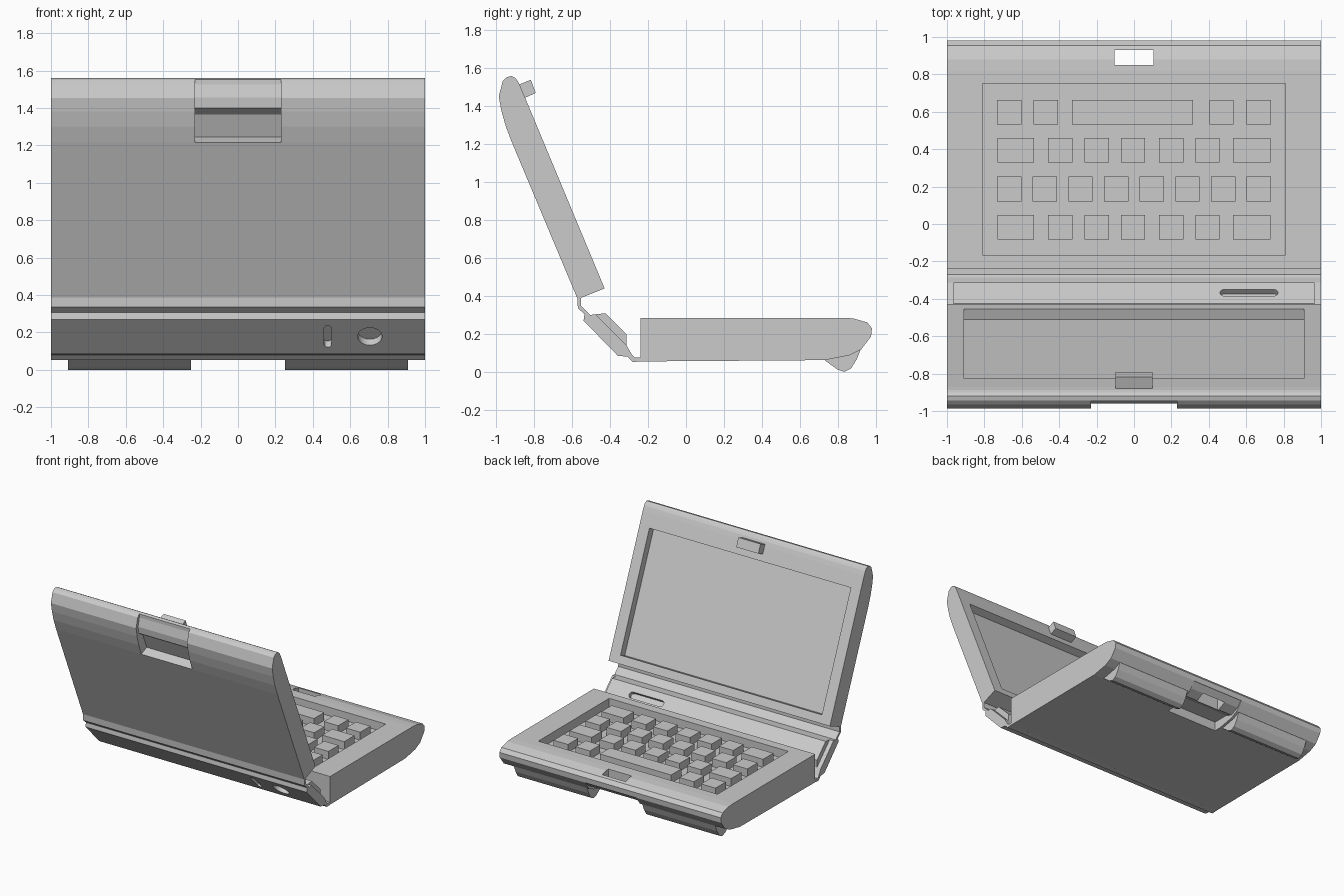
import bpy, bmesh, math
from mathutils import Matrix, Vector

cube = bpy.data.objects.get("Cube")
if cube:
    bpy.data.objects.remove(cube)

X = Vector((1, 0, 0))


def frame(a, b, c, origin):
    """Matrix whose local axes are a, b, c."""
    return Matrix((a, b, c)).transposed().to_4x4() if origin is None else (
        Matrix.Translation(origin) @ Matrix((a, b, c)).transposed().to_4x4())


def prism(name, profile, lo, hi, matrix=Matrix()):
    """Extrude a closed YZ profile along local X from lo to hi."""
    bm = bmesh.new()
    face = bm.faces.new([bm.verts.new((lo, p, q)) for p, q in profile])
    ext = bmesh.ops.extrude_face_region(bm, geom=[face])["geom"]
    moved = [v for v in ext if isinstance(v, bmesh.types.BMVert)]
    bmesh.ops.translate(bm, verts=moved, vec=(hi - lo, 0, 0))
    bm.transform(matrix)
    bmesh.ops.recalc_face_normals(bm, faces=bm.faces)
    mesh = bpy.data.meshes.new(name)
    bm.to_mesh(mesh)
    bm.free()
    obj = bpy.data.objects.new(name, mesh)
    bpy.context.scene.collection.objects.link(obj)
    return obj


def rect(p0, p1, q0, q1):
    return [(p0, q0), (p1, q0), (p1, q1), (p0, q1)]


def stadium(width, height, steps=8):
    """Rounded slot outline; a circle when width equals height."""
    r = min(width, height) / 2
    dx, dy = width / 2 - r, height / 2 - r
    pts = []
    for i in range(4 * steps):
        a = 2 * math.pi * (i + 0.5) / (4 * steps)
        c, s = math.cos(a), math.sin(a)
        pts.append((r * c + math.copysign(dx, c), r * s + math.copysign(dy, s)))
    return pts


def cut(obj, cutter):
    cutter.hide_render = True
    mod = obj.modifiers.new("cut", "BOOLEAN")
    mod.operation = "DIFFERENCE"
    mod.solver = "EXACT"
    mod.object = cutter
    bpy.context.view_layer.objects.active = obj
    bpy.ops.object.modifier_apply(modifier=mod.name)
    bpy.data.objects.remove(cutter)


# Keyboard half with rounded front edge
base = prism("base", [
    (-0.24, 0.055), (-0.24, 0.285), (0.82, 0.285), (0.88, 0.282), (0.955, 0.261),
    (0.98, 0.23), (0.976, 0.187), (0.924, 0.119), (0.86, 0.087), (0.73, 0.062),
    (0.2, 0.058)], -1, 1)
TOP, FLOOR = 0.285, 0.215
cut(base, prism("key_well_cutter", rect(-0.165, 0.75, FLOOR, 0.4), -0.81, 0.81))
cut(base, prism("base_grip_cutter", [
    (0.67, -0.1), (0.67, 0.135), (0.8, 0.135), (0.86, 0.112), (0.93, 0.145),
    (0.97, 0.185), (1.1, 0.21), (1.1, -0.1)], -0.23, 0.23))
cut(base, prism("latch_slot_cutter", rect(0.85, 0.93, -0.1, 0.4), -0.105, 0.105))

# Feet under the front edge
foot = [(0.72, 0.07), (0.797, 0.013), (0.834, 0), (0.87, 0.018), (0.9, 0.066),
        (0.924, 0.125), (0.86, 0.1)]
for side, lo in (("left", 0.25), ("right", -0.91)):
    prism(side + "_foot", foot, lo, lo + 0.66)

# Keys: row centre y, then (centre x, width) pairs
K = 0.13
wide_row = [(-0.633, 0.195), (-0.395, K), (-0.2, K), (-0.005, K), (0.2, K),
            (0.393, K), (0.63, 0.2)]
rows = [
    (0.598, [(-0.667, K), (-0.472, K), (-0.008, 0.645), (0.468, K), (0.667, K)]),
    (0.395, wide_row),
    (0.187, [(-0.667 + i * 0.1906, K) for i in range(8)]),
    (-0.018, wide_row),
]
for r, (y, keys) in enumerate(rows):
    for k, (x, w) in enumerate(keys):
        prism(f"key_{r + 1}_{k + 1}", rect(y - 0.066, y + 0.066, FLOOR - 0.01, TOP - 0.005),
              x - w / 2, x + w / 2)

# Tilted lid
lid = prism("lid", [
    (-0.429, 0.44), (-0.571, 0.383), (-0.92, 1.215), (-0.952, 1.3), (-0.974, 1.38),
    (-0.987, 1.452), (-0.966, 1.533), (-0.945, 1.553), (-0.92, 1.56), (-0.9, 1.55),
    (-0.887, 1.533), (-0.871, 1.5)], -1, 1)
up = Vector((0, -0.385, 0.923))
lid_frame = frame(X, up, X.cross(up) * -1, Vector((0, -0.429, 0.44)))
cut(lid, prism("screen_cutter", rect(0.065, 1.035, -0.06, 0.2), -0.91, 0.91, lid_frame)
    if (lid_frame.to_3x3() @ Vector((0, 0, 1))).y > 0 else
    prism("screen_cutter", rect(0.065, 1.035, 0.06, -0.2), -0.91, 0.91, lid_frame))
cut(lid, prism("lid_grip_cutter", [
    (-1.1, 1.14), (-0.849, 1.244), (-0.9, 1.365), (-0.955, 1.4), (-0.961, 1.455),
    (-0.945, 1.525), (-0.945, 1.6), (-1.1, 1.6)], -0.23, 0.23))

# Latch on the inner face of the lid
prism("latch", [(-0.86, 1.44), (-0.792, 1.47), (-0.818, 1.54), (-0.89, 1.51)], -0.1, 0.1)

# Hinge bar joining both halves
hinge = prism("hinge_bar", [
    (-0.57, 0.335), (-0.573, 0.39), (-0.555, 0.395), (-0.553, 0.347), (-0.505, 0.3),
    (-0.476, 0.303), (-0.313, 0.139), (-0.285, 0.09), (-0.27, 0.075), (-0.235, 0.075),
    (-0.235, 0.055), (-0.28, 0.052), (-0.31, 0.08), (-0.36, 0.085), (-0.54, 0.27),
    (-0.535, 0.305)], -1, 1)
panel = prism("hinge_panel", [
    (-0.48, 0.303), (-0.424, 0.309), (-0.313, 0.198), (-0.313, 0.136)], -0.965, 0.965)

h = math.sqrt(0.5)
normal, slope = Vector((0, h, h)), Vector((0, -h, h))


def pocket(obj, x, y, z, width, height, lo, hi):
    spot = frame(normal, X, slope, Vector((x, y, z)))
    cut(obj, prism("pocket_cutter", stadium(width, height), lo, hi, spot))


# Sockets and vents on the outside of the hinge
pocket(hinge, 0.705, -0.451, 0.178, 0.13, 0.13, -0.1, 0.045)
for x in (0.32, 0.4, 0.48):
    pocket(hinge, x, -0.451, 0.178, 0.04, 0.16, -0.1, 0.045)

# Knob holes and slider channel on the inside panel
for x, width in ((0.18, 0.08), (0.32, 0.08), (0.615, 0.31)):
    pocket(panel, x, -0.367, 0.252, width, 0.08 if width < 0.1 else 0.05, -0.034, 0.1)
